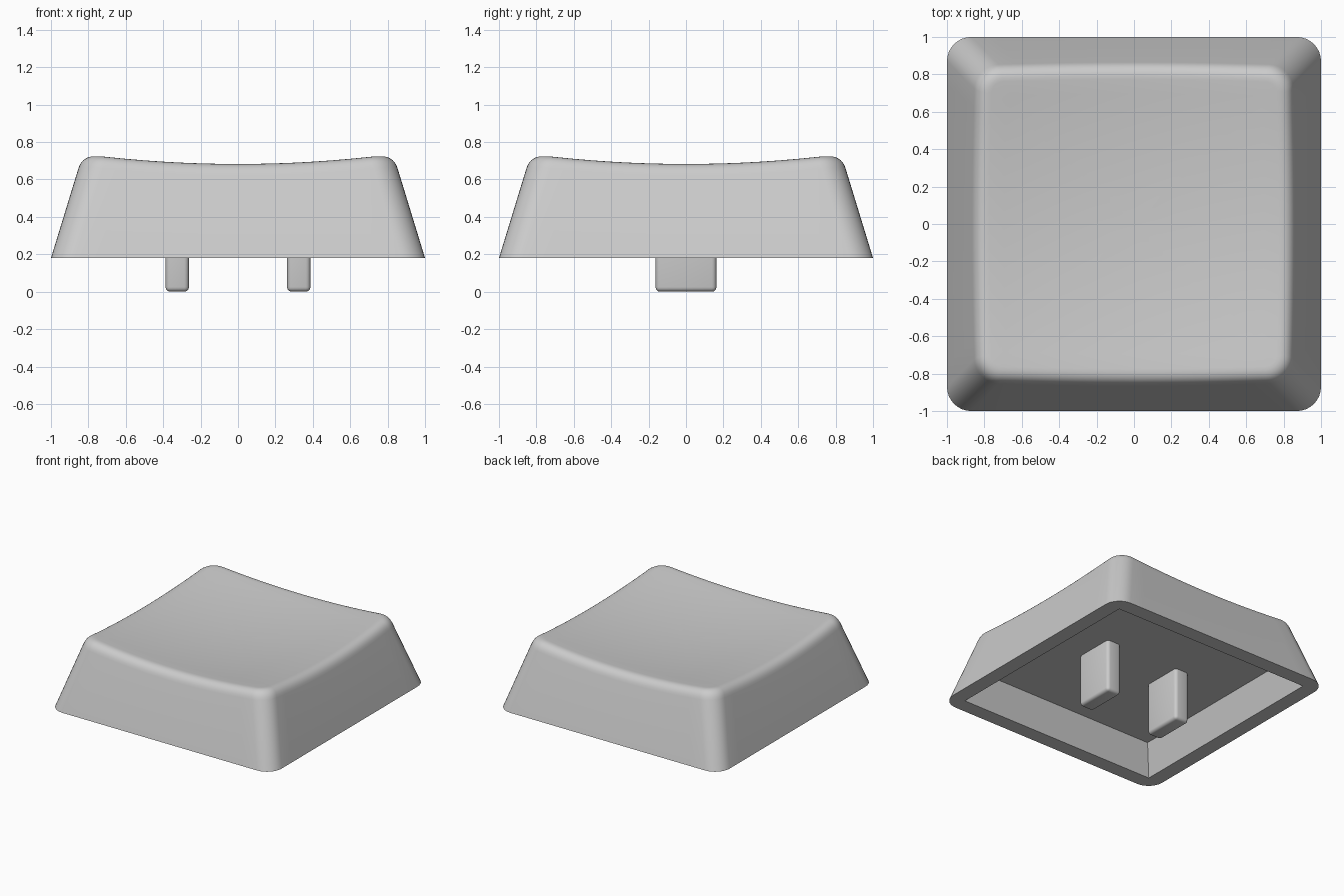
import bpy, bmesh, math

if "Cube" in bpy.data.objects:
    bpy.data.objects.remove(bpy.data.objects["Cube"])

BASE_Z = 0.18          # height of the rim
TAPER = 0.306          # inward lean of the walls per unit of height
CORNER = 0.13          # corner radius
FILLET = 0.07          # softness of the top edge

grey = bpy.data.materials.new("light_grey")
grey.diffuse_color = (0.6, 0.6, 0.6, 1)
grey.use_nodes = True
grey.node_tree.nodes["Principled BSDF"].inputs["Base Color"].default_value = grey.diffuse_color


def finish(name, bm):
    bmesh.ops.recalc_face_normals(bm, faces=bm.faces[:])
    mesh = bpy.data.meshes.new(name)
    bm.to_mesh(mesh)
    bm.free()
    mesh.materials.append(grey)
    ob = bpy.data.objects.new(name, mesh)
    bpy.context.collection.objects.link(ob)
    bpy.ops.object.select_all(action='DESELECT')
    ob.select_set(True)
    bpy.context.view_layer.objects.active = ob
    bpy.ops.object.shade_smooth_by_angle(angle=math.radians(30))
    return ob


def half(z):
    return 1 - TAPER * (z - BASE_Z)


def dish(x, y):
    return 0.634 + 0.08 * (x * x + y * y)


def outline(h, r, arc=8, side=14):
    """Rounded square: corner arcs joined by subdivided straight sides."""
    pts = []
    for q in range(4):
        a0 = q * math.pi / 2
        c, s = math.cos(a0), math.sin(a0)
        local = [(h - r + r * math.cos(i * math.pi / 2 / arc),
                  h - r + r * math.sin(i * math.pi / 2 / arc)) for i in range(arc + 1)]
        local += [((h - r) * (1 - 2 * i / side), h) for i in range(1, side)]
        pts += [(c * x - s * y, s * x + c * y) for x, y in local]
    return pts


def bridge(bm, a, b):
    for i in range(len(a)):
        j = (i + 1) % len(a)
        bm.faces.new((a[i], a[j], b[j], b[i]))


# Cap shell: leaning walls, soft top edge and spherical dish
bm = bmesh.new()
base = outline(1, CORNER)
n = len(base)
columns = []
for i in range(n):
    z = 0.7
    for _ in range(6):                       # where the wall meets the dish
        x, y = outline(half(z), CORNER)[i]
        z = dish(x, y)
    zw = z - FILLET
    wall = (*outline(half(zw), CORNER)[i], zw)
    tx, ty = outline(half(z) - FILLET, CORNER - FILLET)[i]
    top = (tx, ty, dish(tx, ty))
    edge = (x, y, z)
    col = [(*base[i], BASE_Z)]
    for k in range(8):
        t = k / 7
        col.append(tuple((1 - t) ** 2 * w + 2 * t * (1 - t) * e + t * t * p
                         for w, e, p in zip(wall, edge, top)))
    for f in (0.9, 0.75, 0.6, 0.45, 0.3, 0.15):
        col.append((tx * f, ty * f, dish(tx * f, ty * f)))
    columns.append(col)
rings = [[bm.verts.new(c[k]) for c in columns] for k in range(len(columns[0]))]
for a, b in zip(rings, rings[1:]):
    bridge(bm, a, b)
centre = bm.verts.new((0, 0, dish(0, 0)))
for i in range(n):
    bm.faces.new((rings[-1][i], rings[-1][(i + 1) % n], centre))

# Flat rim and hollow underside with sharp corners
def square(h, z):
    return [bm.verts.new((sx * h, sy * h, z)) for sx, sy in ((1, 1), (-1, 1), (-1, -1), (1, -1))]

opening, ceiling = square(0.88, BASE_Z), square(0.807, 0.42)
bridge(bm, opening, ceiling)
bm.faces.new(ceiling)
per = n // 4
for q in range(4):
    for i in range(per):
        k = q * per + i
        a, b = rings[0][k], rings[0][(k + 1) % n]
        if i == 8:                           # long strip beside the opening
            bm.faces.new((a, b, opening[(q + 1) % 4], opening[q]))
        else:
            bm.faces.new((a, b, opening[q if i < 8 else (q + 1) % 4]))
finish("cap_shell", bm)

# Two rounded mounting pegs
for name, side in (("left_peg", -1), ("right_peg", 1)):
    bm = bmesh.new()
    bmesh.ops.create_cube(bm, size=1)
    for v in bm.verts:
        v.co = (side * 0.325 + v.co.x * 0.125, v.co.y * 0.326, 0.22 + v.co.z * 0.44)
    bmesh.ops.bevel(bm, geom=bm.edges[:], offset=0.025, segments=4, profile=0.5, affect='EDGES')
    finish(name, bm)
